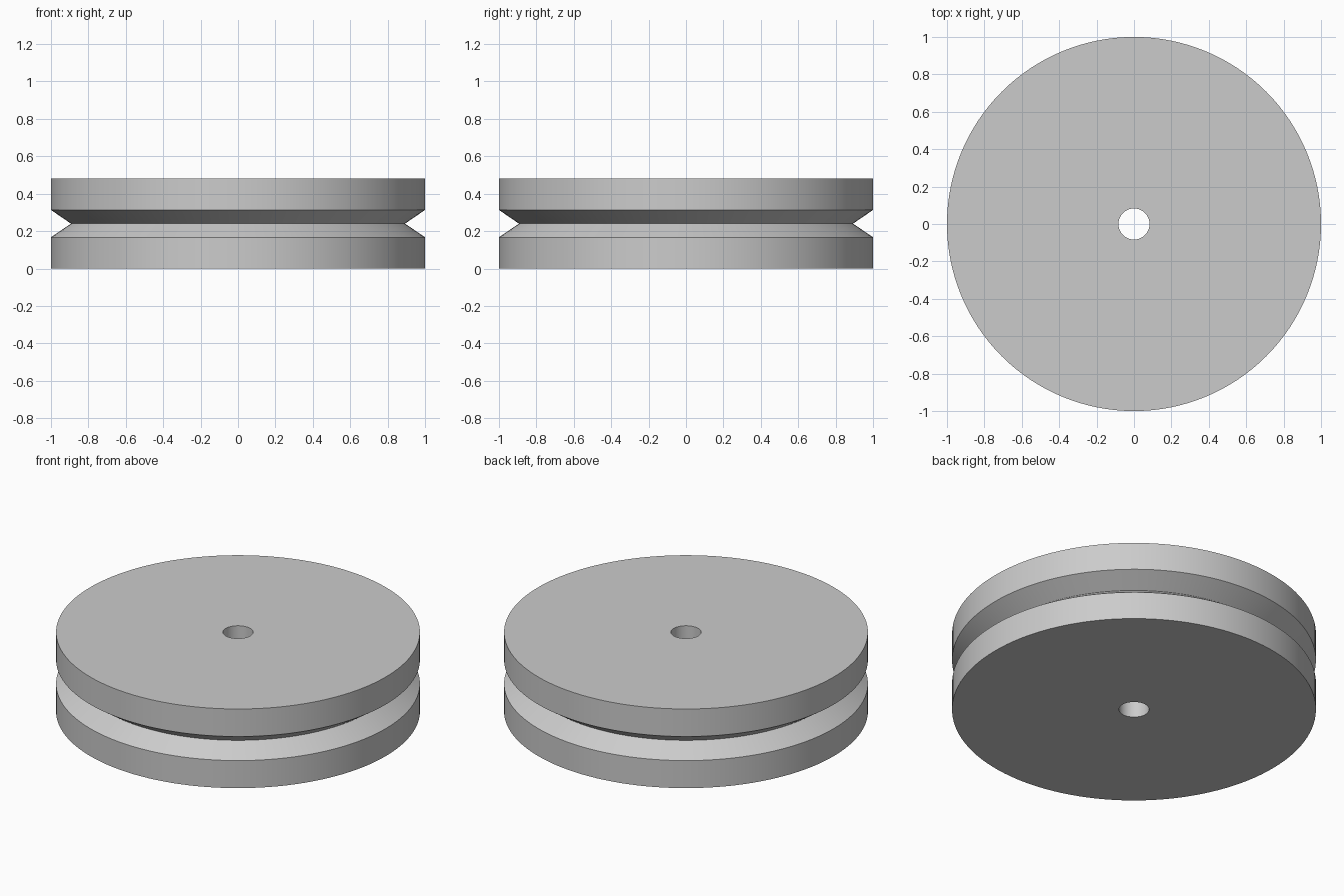
import bpy
import bmesh
from math import cos, sin, pi, radians

cube = bpy.data.objects.get("Cube")
if cube:
    bpy.data.objects.remove(cube, do_unlink=True)

SEGMENTS = 128
HEIGHT, RIM, HOLE = 0.48, 1.0, 0.083
GROOVE_RADIUS, GROOVE_HALF = 0.893, 0.073
MID = HEIGHT / 2

# Closed cross-section of the wheel as radius and height
profile = [
    (HOLE, 0), (RIM, 0),
    (RIM, MID - GROOVE_HALF), (GROOVE_RADIUS, MID), (RIM, MID + GROOVE_HALF),
    (RIM, HEIGHT), (HOLE, HEIGHT),
]

# Revolve the section around the axle
bm = bmesh.new()
rings = []
for i in range(SEGMENTS):
    a = 2 * pi * i / SEGMENTS
    rings.append([bm.verts.new((r * cos(a), r * sin(a), z)) for r, z in profile])
for i, ring in enumerate(rings):
    following = rings[(i + 1) % SEGMENTS]
    for j in range(len(profile)):
        k = (j + 1) % len(profile)
        bm.faces.new((ring[j], following[j], following[k], ring[k]))
bmesh.ops.recalc_face_normals(bm, faces=bm.faces)

mesh = bpy.data.meshes.new("grooved_wheel")
bm.to_mesh(mesh)
bm.free()
wheel = bpy.data.objects.new("grooved_wheel", mesh)
bpy.context.collection.objects.link(wheel)

# Plain grey finish
grey = bpy.data.materials.new("light_grey")
grey.use_nodes = True
colour = (0.6, 0.6, 0.6, 1)
grey.diffuse_color = colour
grey.node_tree.nodes["Principled BSDF"].inputs["Base Color"].default_value = colour
mesh.materials.append(grey)

# Smooth round walls, crisp rims
bpy.ops.object.select_all(action="DESELECT")
wheel.select_set(True)
bpy.context.view_layer.objects.active = wheel
bpy.ops.object.shade_smooth_by_angle(angle=radians(30))
